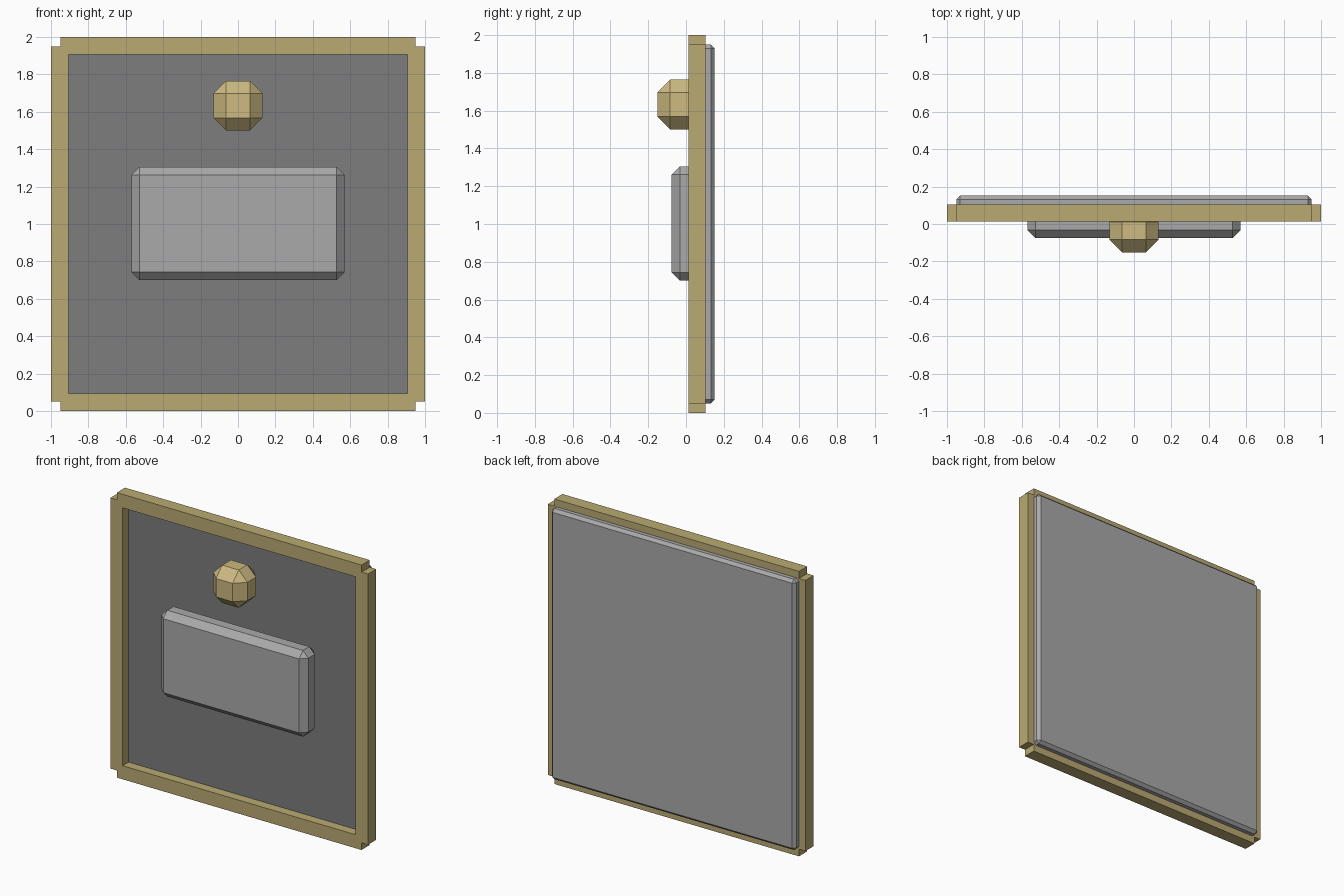
import bpy

if "Cube" in bpy.data.objects:
    bpy.data.objects.remove(bpy.data.objects["Cube"])


def material(name, r, g, b):
    m = bpy.data.materials.new(name)
    m.diffuse_color = (r, g, b, 1)
    m.use_nodes = True
    m.node_tree.nodes["Principled BSDF"].inputs["Base Color"].default_value = m.diffuse_color
    return m


frame_tan = material("frame_tan", 0.49, 0.40, 0.17)
knob_tan = material("knob_tan", 0.61, 0.49, 0.22)
mid_grey = material("mid_grey", 0.40, 0.40, 0.40)
dark_grey = material("dark_grey", 0.205, 0.205, 0.205)


def chamfered_box(name, lo, hi, width, mat):
    """Box between two corners with single-segment chamfers on every edge."""
    bpy.ops.mesh.primitive_cube_add(size=1, location=[(a + b) / 2 for a, b in zip(lo, hi)])
    ob = bpy.context.object
    ob.name = name
    ob.scale = [b - a for a, b in zip(lo, hi)]
    bpy.ops.object.transform_apply(location=False, rotation=False, scale=True)
    bev = ob.modifiers.new("chamfer", 'BEVEL')
    bev.width = width
    bev.segments = 1
    ob.data.materials.append(mat)
    return ob


def extruded_outline(name, loops, y0, y1, mat):
    """Filled XZ outline (later loops are holes) extruded from y0 to y1."""
    cu = bpy.data.curves.new(name, 'CURVE')
    cu.dimensions = '2D'
    cu.fill_mode = 'BOTH'
    cu.extrude = (y1 - y0) / 2
    for pts in loops:
        sp = cu.splines.new('POLY')
        sp.points.add(len(pts) - 1)
        for p, (x, z) in zip(sp.points, pts):
            p.co = (x, z, 0, 1)
        sp.use_cyclic_u = True
    ob = bpy.data.objects.new(name, cu)
    bpy.context.collection.objects.link(ob)
    ob.rotation_euler = (1.5707963, 0, 0)
    ob.location = (0, (y0 + y1) / 2, 1)
    cu.materials.append(mat)
    bpy.ops.object.select_all(action='DESELECT')
    ob.select_set(True)
    bpy.context.view_layer.objects.active = ob
    bpy.ops.object.convert(target='MESH')
    bpy.ops.object.shade_flat()
    return bpy.context.object


# Frame: square ring with a small notch cut from each outer corner
a, b, inner = 1.0, 0.95, 0.905
outer = [(a, -b), (a, b), (b, b), (b, a), (-b, a), (-b, b),
         (-a, b), (-a, -b), (-b, -b), (-b, -a), (b, -a), (b, -b)]
hole = [(inner, -inner), (inner, inner), (-inner, inner), (-inner, -inner)]
extruded_outline("frame", [outer, hole], 0.013, 0.104, frame_tan)

# Back panel set into the rear of the frame, with a darker front face
panel = chamfered_box("back_panel", (-0.95, 0.08, 0.05), (0.95, 0.152, 1.95), 0.02, mid_grey)
panel.data.materials.append(dark_grey)
for face in panel.data.polygons:
    if face.normal.y < -0.9:
        face.material_index = 1

# Raised plate in the middle of the panel
chamfered_box("raised_plate", (-0.57, -0.076, 0.70), (0.57, 0.08, 1.305), 0.043, mid_grey)

# Faceted knob above the plate
chamfered_box("knob", (-0.132, -0.152, 1.5), (0.132, 0.08, 1.765), 0.068, knob_tan)
